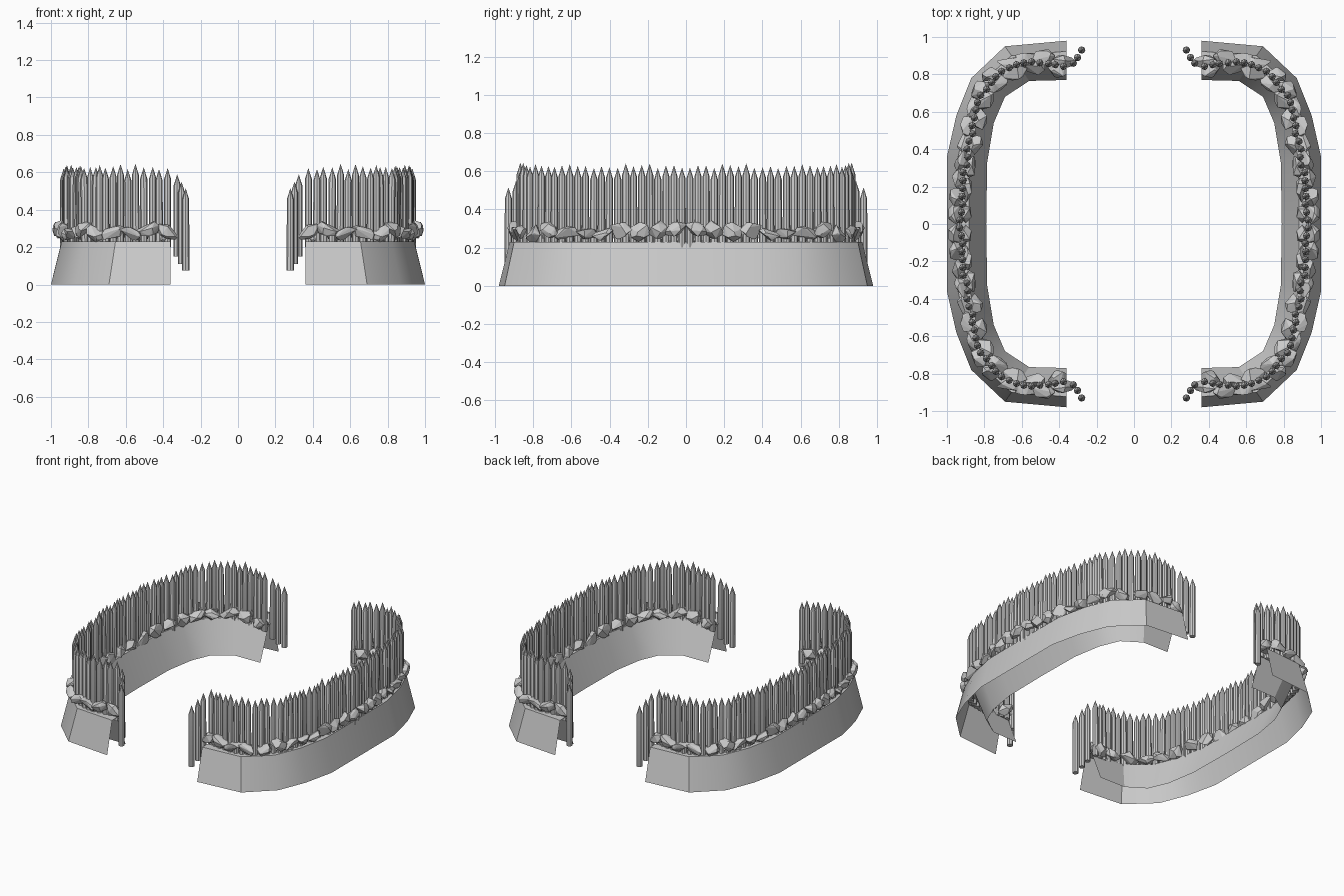
import bpy, bmesh, math, random
from mathutils import Vector, Matrix

random.seed(7)
if "Cube" in bpy.data.objects:
    bpy.data.objects.remove(bpy.data.objects["Cube"], do_unlink=True)

grey = bpy.data.materials.new("plain grey")
grey.use_nodes = True
grey.diffuse_color = (0.6, 0.6, 0.6, 1)
grey.node_tree.nodes["Principled BSDF"].inputs["Base Color"].default_value = (0.6, 0.6, 0.6, 1)


def finish(name, bm, smooth=None):
    """One quarter of the ring, mirrored to all four corners."""
    mesh = bpy.data.meshes.new(name)
    bm.to_mesh(mesh)
    bm.free()
    obj = bpy.data.objects.new(name, mesh)
    bpy.context.collection.objects.link(obj)
    mesh.materials.append(grey)
    if smooth:
        bpy.ops.object.select_all(action="DESELECT")
        obj.select_set(True)
        bpy.context.view_layer.objects.active = obj
        bpy.ops.object.shade_smooth_by_angle(angle=math.radians(smooth))
    mirror = obj.modifiers.new("four corners", "MIRROR")
    mirror.use_axis = (True, True, False)
    return obj


def walk(points, step, start):
    """Evenly spaced positions and directions along a polyline."""
    pts = [Vector((x, y, 0)) for x, y in points]
    out, nxt = [], start
    for a, b in zip(pts, pts[1:]):
        length = (b - a).length
        d = (b - a) / length
        while nxt <= length:
            out.append((a + d * nxt, d))
            nxt += step
        nxt -= length
    return out


# Earth bank: hollow shell, open below and at the gates
outer = [(1, 0), (1, .36), (.95, .58), (.87, .78), (.69, .95), (.36, .98)]
inner = [(.79, 0), (.785, .33), (.75, .54), (.69, .68), (.56, .765), (.36, .77)]
bm = bmesh.new()
rows = []
for o, i in zip(outer, inner):
    o, i = Vector((*o, 0)), Vector((*i, 0))
    up = Vector((0, 0, .23))
    section = [o, o.lerp(i, .27) + up, o.lerp(i, .56) + up, i]
    rows.append([bm.verts.new(p) for p in section])
for a, b in zip(rows, rows[1:]):
    for k in range(3):
        bm.faces.new((a[k], b[k], b[k + 1], a[k + 1]))
bmesh.ops.recalc_face_normals(bm, faces=bm.faces)
if sum(f.normal.z for f in bm.faces) < 0:
    bmesh.ops.reverse_faces(bm, faces=bm.faces)
finish("earth_bank", bm, 30)

# Palisade of sharpened logs
fence = [(.935, 0), (.92, .2), (.895, .36), (.865, .52), (.83, .66), (.77, .76),
         (.68, .83), (.57, .865), (.45, .865), (.36, .845)]


def add_log(bm, pos, bottom, top, lean=0):
    m = Matrix.Translation(pos) @ Matrix.Rotation(lean, 4, "Y")
    rings = []
    for z, r in ((bottom, .02), (top - .06, .019)):
        rings.append([bm.verts.new(m @ Vector((r * math.cos(t * math.tau / 8), r * math.sin(t * math.tau / 8), z)))
                      for t in range(8)])
    tip = bm.verts.new(m @ Vector((0, 0, top)))
    bm.faces.new(rings[0][::-1])
    for k in range(8):
        n = (k + 1) % 8
        bm.faces.new((rings[0][k], rings[0][n], rings[1][n], rings[1][k]))
        bm.faces.new((rings[1][k], rings[1][n], tip))


bm = bmesh.new()
for pos, d in walk(fence, .0425, .021):
    side = Vector((d.y, -d.x, 0)) * random.uniform(-.008, .008)
    add_log(bm, pos + side, .2, random.uniform(.615, .645), random.uniform(-.01, .01))
finish("palisade_logs", bm, 40)

# Gate logs step down and flare outwards
bm = bmesh.new()
for x, y, z in ((.325, .86, .15), (.302, .89, .11), (.28, .93, .075)):
    add_log(bm, Vector((x, y, 0)), z, z + .44)
finish("gate_logs", bm, 40)


# Faceted boulders along both sides of the palisade foot
def add_rocks(name, offset, step, start, long, z):
    bm = bmesh.new()
    for n, (pos, d) in enumerate(walk(fence, step, start)):
        out = Vector((d.y, -d.x, 0))
        basis = Matrix((d, out, (0, 0, 1))).transposed().to_4x4()
        pitch = random.uniform(.1, .5) * (-1) ** n
        size = Vector((long * random.uniform(.85, 1.15), random.uniform(.036, .046), random.uniform(.036, .05)))
        centre = pos + out * offset + Vector((0, 0, z + random.uniform(-.015, .015)))
        m = (Matrix.Translation(centre) @ basis @ Matrix.Rotation(pitch, 4, "Y")
             @ Matrix.Diagonal((*size, 1)))
        lump = bmesh.new()
        for _ in range(16):
            v = Vector([random.gauss(0, 1) for _ in range(3)]).normalized()
            lump.verts.new(v * random.uniform(.95, 1.1))
        hull = bmesh.ops.convex_hull(lump, input=lump.verts)
        loose = [v for v in lump.verts if not v.link_faces]
        bmesh.ops.delete(lump, geom=loose, context="VERTS")
        lump.transform(m)
        bmesh.ops.recalc_face_normals(lump, faces=lump.faces)
        part = bpy.data.meshes.new("rock")
        lump.to_mesh(part)
        lump.free()
        bm.from_mesh(part)
        bpy.data.meshes.remove(part)
    return finish(name, bm)


add_rocks("outer_boulders", .025, .096, .05, .07, .28)
add_rocks("inner_boulders", -.03, .125, .06, .07, .265)
